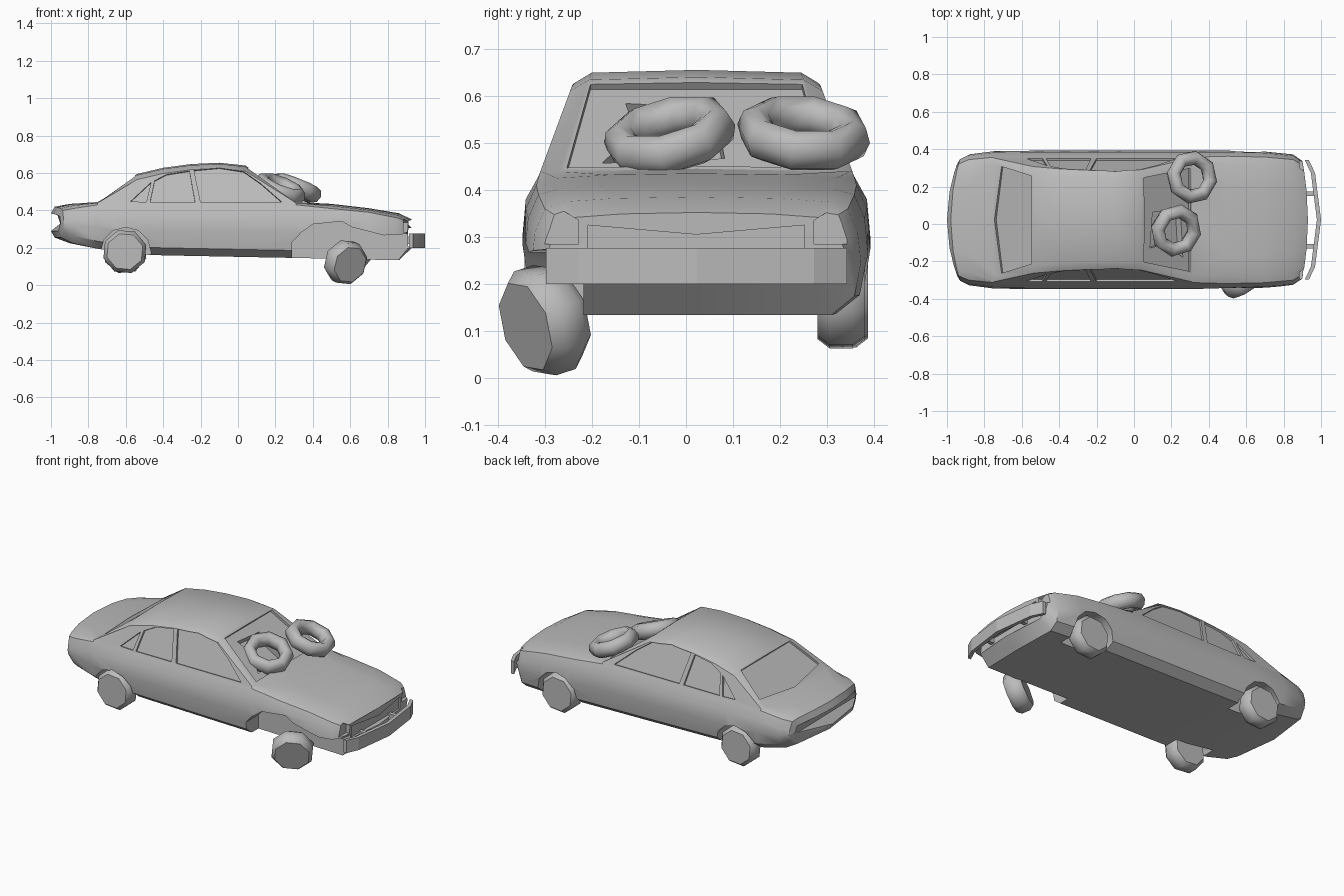
import bpy, bmesh, math
from mathutils import Vector

CY = 0.022  # the body's centre line

cube = bpy.data.objects.get("Cube")
if cube:
    bpy.data.objects.remove(cube)

grey = bpy.data.materials.new("plain_grey")
grey.use_nodes = True
grey.diffuse_color = (0.5, 0.5, 0.5, 1)
grey.node_tree.nodes["Principled BSDF"].inputs["Base Color"].default_value = (0.5, 0.5, 0.5, 1)


def finish(name, bm, smooth=None):
    bmesh.ops.recalc_face_normals(bm, faces=bm.faces)
    mesh = bpy.data.meshes.new(name)
    bm.to_mesh(mesh)
    bm.free()
    obj = bpy.data.objects.new(name, mesh)
    bpy.context.collection.objects.link(obj)
    mesh.materials.append(grey)
    if smooth:
        shade(obj, smooth)
    return obj


def shade(obj, degrees):
    bpy.ops.object.select_all(action='DESELECT')
    obj.select_set(True)
    bpy.context.view_layer.objects.active = obj
    bpy.ops.object.shade_smooth_by_angle(angle=math.radians(degrees))


def loft(name, rings, smooth=None):
    bm = bmesh.new()
    rows = [[bm.verts.new(p) for p in ring] for ring in rings]
    n = len(rows[0])
    for a, b in zip(rows, rows[1:]):
        for i in range(n):
            j = (i + 1) % n
            bm.faces.new((a[i], a[j], b[j], b[i]))
    bm.faces.new(rows[0])
    bm.faces.new(rows[-1])
    return finish(name, bm, smooth)


def slab(name, points, depth, rise):
    """Flat outline thickened below and above its own plane; the normal faces outward."""
    pts = [Vector(p) for p in points]
    n = (pts[1] - pts[0]).cross(pts[2] - pts[0]).normalized()
    if n.dot(Vector((sum(p.x for p in pts), sum(p.y - CY for p in pts), 3))) < 0:
        n = -n
    return loft(name, [[p - n * depth for p in pts], [p + n * rise for p in pts]])


def side_prism(name, outline, y0, y1):
    return loft(name, [[(x, CY + y, z) for x, z in outline] for y in (y0, y1)])


def cut(target, cutter):
    mod = target.modifiers.new("cut", 'BOOLEAN')
    mod.operation, mod.solver, mod.object = 'DIFFERENCE', 'EXACT', cutter
    bpy.context.view_layer.objects.active = target
    bpy.ops.object.modifier_apply(modifier=mod.name)
    bpy.data.objects.remove(cutter)


# Body shell: x, half width, floor, belt, top, has sloped cabin sides, bow of the end
def pane_y(z):
    return 0.335 - (z - 0.43) * 0.37


def section(x, w, floor, belt, top, cabin, bow):
    if cabin:
        edge_z = top - min(0.03, (top - belt) * 0.3)
        edge_y = pane_y(edge_z)
        half = [(pane_y(belt), belt), (edge_y, edge_z), (edge_y - 0.04, top - 0.006)]
    else:
        half = [(0.92 * w, belt), (0.8 * w, top - 0.01), (0.5 * w, top - 0.003)]
    half = [(0.82 * w, floor), (0.96 * w, floor + 0.04),
            (w, floor + 0.5 * (belt - floor)), (0.98 * w, belt - 0.05)] + half
    ring = [(0, floor)] + half + [(0, top)] + [(-y, z) for y, z in reversed(half)]
    return [(x + bow * (y / w) ** 2, CY + y, z) for y, z in ring]


stations = [
    (-1.0, 0.3, 0.29, 0.37, 0.385, False, 0.055), (-0.98, 0.325, 0.255, 0.4, 0.42, False, 0.05),
    (-0.9, 0.35, 0.225, 0.41, 0.435, False, 0.02), (-0.75, 0.367, 0.195, 0.43, 0.445, True, 0),
    (-0.54, 0.37, 0.165, 0.43, 0.595, True, 0), (-0.4, 0.37, 0.16, 0.43, 0.628, True, 0),
    (-0.25, 0.37, 0.157, 0.43, 0.648, True, 0), (-0.1, 0.37, 0.154, 0.43, 0.655, True, 0),
    (0.04, 0.37, 0.151, 0.43, 0.64, True, 0), (0.31, 0.37, 0.146, 0.43, 0.445, True, 0),
    (0.5, 0.37, 0.142, 0.41, 0.435, False, 0), (0.7, 0.365, 0.137, 0.39, 0.412, False, 0),
    (0.86, 0.35, 0.134, 0.36, 0.385, False, -0.01), (0.93, 0.315, 0.2, 0.34, 0.352, False, -0.03)]
body = loft("car_body", [section(*s) for s in stations])

# Side windows, sunk into the cabin sides
windows = [[(-0.2, 0.445), (-0.235, 0.615), (-0.1, 0.628), (0.03, 0.608), (0.12, 0.545), (0.235, 0.445)],
           [(-0.47, 0.445), (-0.445, 0.56), (-0.38, 0.593), (-0.26, 0.612), (-0.23, 0.445)],
           [(-0.575, 0.448), (-0.465, 0.55), (-0.49, 0.445)]]
for side in (-1, 1):
    for outline in windows:
        cut(body, slab("window_cutter", [(x, CY + side * pane_y(z), z) for x, z in outline], 0.012, 0.03))


# Windscreen and rear glass recesses on the sloped ends of the cabin
def on_slope(low, high, points):
    return [(low[0] + (high[0] - low[0]) * t, CY + y, low[1] + (high[1] - low[1]) * t) for t, y in points]


screen = ((0.31, 0.439), (0.04, 0.634))
rear = ((-0.75, 0.439), (-0.54, 0.589))
cut(body, slab("windscreen_cutter",
               on_slope(*screen, [(0.04, -0.275), (0.95, -0.225), (0.95, 0.225), (0.04, 0.275)]), 0.014, 0.03))
cut(body, slab("rear_glass_cutter",
               on_slope(*rear, [(0.2, -0.285), (0.96, -0.235), (0.96, 0.235), (0.2, 0.285), (0.03, 0)]), 0.012, 0.03))
cut(body, slab("broken_glass_cutter",
               on_slope(*screen, [(0.15, -0.2), (0.5, -0.13), (0.8, -0.15), (0.75, 0.04), (0.2, 0.06)]), 0.06, 0.02))

# Wheel arches, with the right front wing torn away
for x, side in ((-0.6, 1), (-0.6, -1), (0.6, 1)):
    arch = [(x + 0.135 * math.cos(a * math.pi / 6), 0.175 + 0.135 * math.sin(a * math.pi / 6)) for a in range(12)]
    cut(body, side_prism("arch_cutter", arch, side * 0.22, side * 0.5))
torn = [(0.29, 0.05), (0.29, 0.23), (0.34, 0.283), (0.4, 0.326), (0.555, 0.342), (0.61, 0.31),
        (0.78, 0.267), (0.97, 0.278), (0.97, 0.05)]
cut(body, side_prism("torn_wing_cutter", torn, -0.5, -0.24))

# Grille and lamp sockets in the nose
grille = [(-0.23, 0.25), (-0.23, 0.325), (0, 0.305), (0.23, 0.325), (0.23, 0.25)]
cut(body, loft("grille_cutter", [[(x, CY + y, z) for y, z in grille] for x in (0.9, 1.1)]))
for side in (-1, 1):
    lamp = [(0.25, 0.285), (0.25, 0.335), (0.29, 0.36), (0.4, 0.35), (0.4, 0.285)]
    cut(body, loft("lamp_cutter", [[(x, CY + side * y, z) for y, z in lamp] for x in (0.885, 1.1)]))
shade(body, 32)

# Hanging front bumper: a curved band on two brackets
curve = [(0.935, -0.32), (0.968, -0.25), (1.0, 0), (0.968, 0.25), (0.935, 0.32)]
loft("front_bumper", [[(x, CY + y, 0.2), (x, CY + y, 0.277), (x - 0.022, CY + y, 0.277), (x - 0.022, CY + y, 0.2)]
                      for x, y in curve])
for label, y in (("left", 0.14), ("right", -0.14)):
    loft(label + "_bumper_bracket", [[(x, CY + y - 0.012, 0.22), (x, CY + y + 0.012, 0.22),
                                      (x, CY + y + 0.012, 0.26), (x, CY + y - 0.012, 0.26)] for x in (0.88, 0.975)])


# Wheels: eight-sided drums turned about an axle
def place(obj, axis, centre):
    obj.rotation_euler = Vector(axis).to_track_quat('Z', 'Y').to_euler()
    obj.location = centre


def wheel(name, axis, centre):
    rings = [[(r * math.cos(a * math.pi / 4 + 0.3), r * math.sin(a * math.pi / 4 + 0.3), h) for a in range(8)]
             for r, h in ((0.1, -0.05), (0.12, -0.025), (0.12, 0.025), (0.1, 0.05))]
    place(loft(name, rings, 50), axis, centre)


wheel("left_rear_wheel", (0, 1, 0), (-0.605, CY + 0.315, 0.18))
wheel("right_rear_wheel", (0, -1, 0), (-0.605, CY - 0.315, 0.18))
wheel("left_front_wheel", (0, 1, 0), (0.6, CY + 0.308, 0.178))
wheel("right_front_wheel", (0.5, -0.82, -0.27), (0.575, -0.3, 0.123))


# Loose tyres leaning on the windscreen
def tyre(name, axis, centre):
    bm = bmesh.new()
    rows = []
    for a in range(8):
        u = a * math.pi / 4 + 0.39
        rows.append([])
        for b in range(8):
            v = b * math.pi / 4
            r = 0.106 + 0.038 * math.cos(v)
            rows[-1].append(bm.verts.new((r * math.cos(u), r * math.sin(u), 0.045 * math.sin(v))))
    for a in range(8):
        for b in range(8):
            c, d = (a + 1) % 8, (b + 1) % 8
            bm.faces.new((rows[a][b], rows[c][b], rows[c][d], rows[a][d]))
    place(finish(name, bm, 60), axis, centre)


tyre("right_loose_tyre", (0.36, -0.22, 0.9), (0.225, -0.035, 0.515))
tyre("left_loose_tyre", (0.36, 0.08, 0.92), (0.31, 0.25, 0.52))
